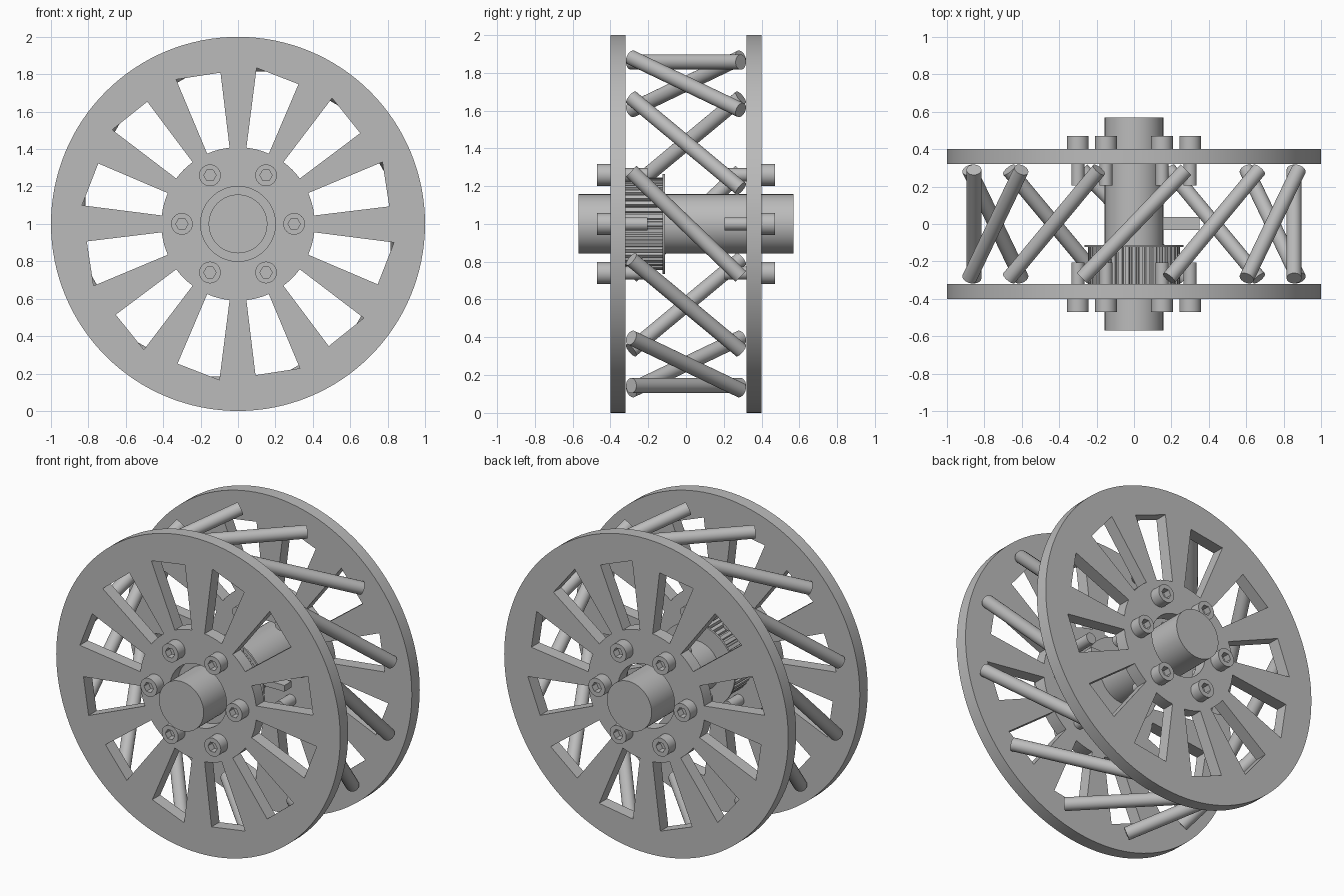
import bpy, bmesh
from math import sin, cos, pi, radians
from mathutils import Vector, Matrix

cube = bpy.data.objects.get("Cube")
if cube:
    bpy.data.objects.remove(cube, do_unlink=True)

grey = bpy.data.materials.new("metal_grey")
grey.use_nodes = True
GREY = (0.5, 0.5, 0.5, 1)
grey.diffuse_color = GREY
grey.node_tree.nodes["Principled BSDF"].inputs["Base Color"].default_value = GREY

AXLE = Vector((0, 0, 1))


def polar(r, deg):
    return (r * cos(radians(deg)), r * sin(radians(deg)))


def ring(r, sides):
    return [polar(r, 360 * i / sides) for i in range(sides)]


def finish(name, bm):
    """Clean the mesh, shade it and place it in the scene."""
    bmesh.ops.remove_doubles(bm, verts=bm.verts, dist=0.0001)
    bmesh.ops.recalc_face_normals(bm, faces=bm.faces)
    for f in bm.faces:
        f.smooth = True
    me = bpy.data.meshes.new(name)
    bm.to_mesh(me)
    bm.free()
    me.set_sharp_from_angle(angle=radians(30))
    me.materials.append(grey)
    ob = bpy.data.objects.new(name, me)
    bpy.context.collection.objects.link(ob)
    return ob


def extruded(name, loops, y0, y1, centre=AXLE):
    """Fill closed xz outlines (inner ones become holes) from y0 to y1."""
    cu = bpy.data.curves.new(name, 'CURVE')
    cu.dimensions = '2D'
    cu.fill_mode = 'BOTH'
    cu.extrude = (y1 - y0) / 2
    for pts in loops:
        sp = cu.splines.new('POLY')
        sp.points.add(len(pts) - 1)
        for p, (x, z) in zip(sp.points, pts):
            p.co = (x, z, 0, 1)
        sp.use_cyclic_u = True
    tmp = bpy.data.objects.new(name + "_outline", cu)
    bpy.context.collection.objects.link(tmp)
    bpy.context.view_layer.update()
    me = bpy.data.meshes.new_from_object(
        tmp.evaluated_get(bpy.context.evaluated_depsgraph_get()))
    bm = bmesh.new()
    bm.from_mesh(me)
    bpy.data.objects.remove(tmp)
    bpy.data.curves.remove(cu)
    bpy.data.meshes.remove(me)
    place = Matrix.Translation(centre + Vector((0, (y0 + y1) / 2, 0)))
    bm.transform(place @ Matrix.Rotation(pi / 2, 4, 'X'))
    return finish(name, bm)


def rod(name, a, b, r, sides=32):
    """Solid cylinder between two points."""
    a, b = Vector(a), Vector(b)
    bm = bmesh.new()
    bmesh.ops.create_cone(bm, cap_ends=True, segments=sides, radius1=r,
                          radius2=r, depth=(b - a).length)
    turn = (b - a).to_track_quat('Z', 'Y').to_matrix().to_4x4()
    bm.transform(Matrix.Translation((a + b) / 2) @ turn)
    return finish(name, bm)


# Side discs: twelve tapered windows with skewed outer edges
windows = []
for k in range(12):
    mid = 15 + 30 * k
    inner = [polar(0.41, mid + d) for d in (-8.7, -4, 0, 4, 8.7)]
    windows.append(inner + [polar(0.84, mid + 8.2), polar(0.814, mid - 8.4)])
disc_loops = [ring(1, 128), ring(0.2, 64)] + windows
extruded("front_disc", disc_loops, -0.4, -0.32)
extruded("back_disc", disc_loops, 0.32, 0.4)

# Axle
rod("axle", AXLE + Vector((0, -0.57, 0)), AXLE + Vector((0, 0.57, 0)), 0.157, 64)

# Slanted struts between the discs
for k in range(12):
    ends = []
    for y, turn in ((-0.29, 18), (0.29, -18)):
        x, z = polar(0.9, 30 * k + turn)
        ends.append(AXLE + Vector((x, y, z)))
    rod(f"strut_{k + 1}", ends[0], ends[1], 0.04)

# Socket bolts on both discs
for k in range(6):
    x, z = polar(0.3, 60 * k)
    c = AXLE + Vector((x, 0, z))
    for side, s in (("front", -1), ("back", 1)):
        y0, y1 = sorted((0.4 * s, 0.47 * s))
        extruded(f"{side}_bolt_head_{k + 1}", [ring(0.058, 32), ring(0.033, 6)],
                 y0, y1, c)
        rod(f"{side}_bolt_shank_{k + 1}", c + Vector((0, 0.205 * s, 0)),
            c + Vector((0, 0.425 * s, 0)), 0.035)

# Toothed pulley and its flange
TEETH = 40
step = 360 / TEETH
teeth = []
for k in range(TEETH):
    for r, f in ((0.245, -0.28), (0.245, 0.28), (0.225, 0.36), (0.225, 0.64)):
        teeth.append(polar(r, (k + f) * step))
extruded("pulley", [teeth], -0.32, -0.124)
extruded("pulley_flange", [ring(0.265, 64)], -0.124, -0.112)

# Key standing out from the middle of the axle
key = [(0.14, -0.02), (0.35, -0.02), (0.35, 0.02), (0.14, 0.02)]
extruded("axle_key", [key], -0.033, 0.037)
